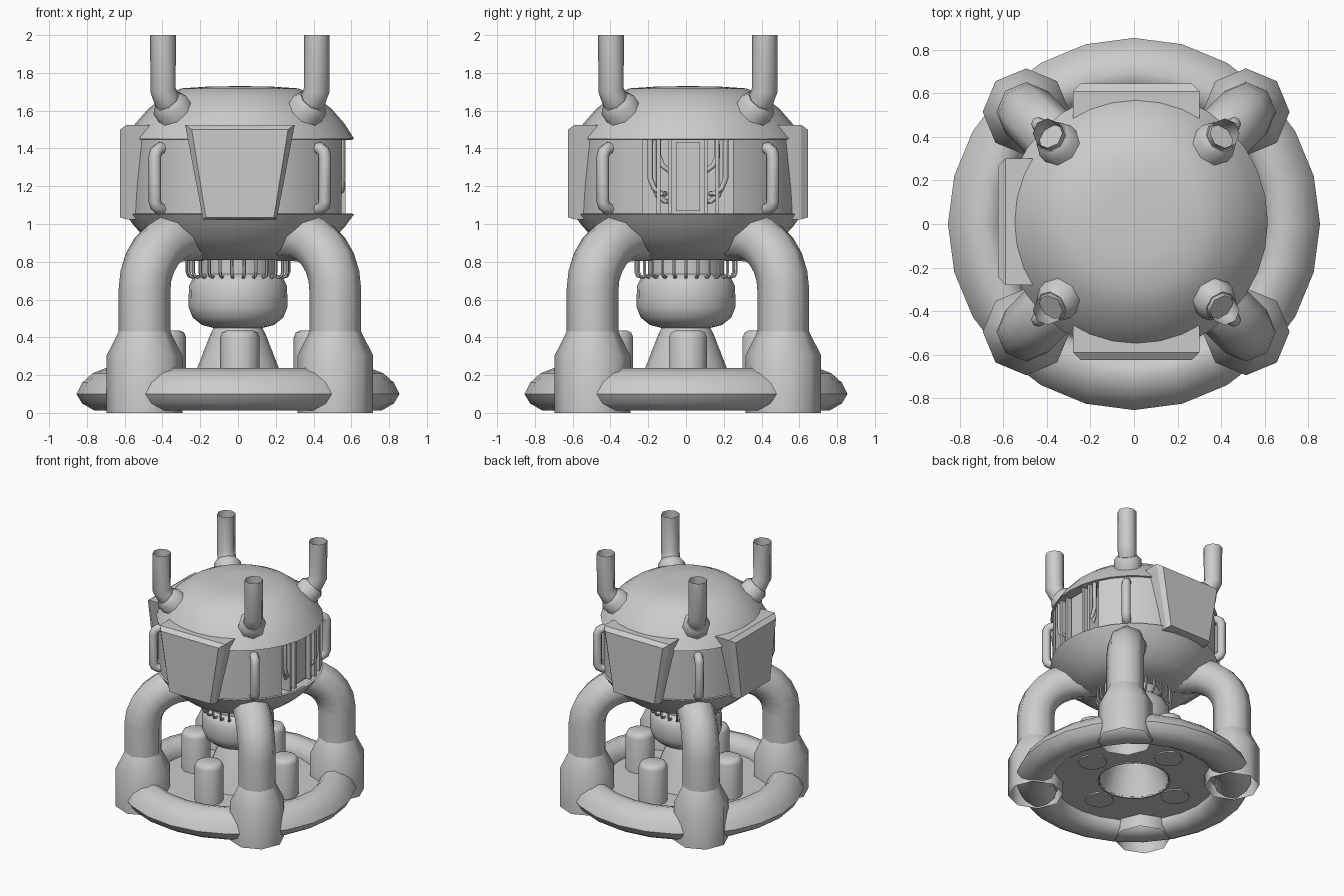
import bpy, bmesh, math
from mathutils import Vector

if "Cube" in bpy.data.objects:
    bpy.data.objects.remove(bpy.data.objects["Cube"])

C = 0.01                      # small shared offset of the body centre
grey = bpy.data.materials.new("light_grey")
grey.diffuse_color = (0.6, 0.6, 0.6, 1)
grey.use_nodes = True
grey.node_tree.nodes["Principled BSDF"].inputs["Base Color"].default_value = grey.diffuse_color


def finish(ob, angle=40):
    ob.data.materials.clear()
    ob.data.materials.append(grey)
    bpy.ops.object.select_all(action='DESELECT')
    ob.select_set(True)
    bpy.context.view_layer.objects.active = ob
    bpy.ops.object.shade_smooth_by_angle(angle=math.radians(angle))
    return ob


def to_object(name, bm, angle=40):
    bmesh.ops.remove_doubles(bm, verts=bm.verts, dist=1e-5)
    bmesh.ops.recalc_face_normals(bm, faces=bm.faces)
    me = bpy.data.meshes.new(name)
    bm.to_mesh(me)
    bm.free()
    ob = bpy.data.objects.new(name, me)
    bpy.context.collection.objects.link(ob)
    return finish(ob, angle)


def lathe(name, profile, seg, x=0, y=0, angle=40, closed=False, axis=None, z=0):
    """Revolve (radius, height) points; optional tilted axis."""
    bm = bmesh.new()
    rot = Vector(axis).to_track_quat('Z', 'Y') if axis else None
    rings = []
    for r, h in profile:
        ring = []
        for i in range(seg):
            a = 2 * math.pi * i / seg
            p = Vector((r * math.cos(a), r * math.sin(a), h))
            if rot:
                p = rot @ p
            ring.append(bm.verts.new(p + Vector((x, y, z))))
        rings.append(ring)
    if closed:
        rings.append(rings[0])
    for a, b in zip(rings, rings[1:]):
        for i in range(seg):
            j = (i + 1) % seg
            bm.faces.new((a[i], a[j], b[j], b[i]))
    return to_object(name, bm, angle)


def tubes(name, paths, radius, res=2, caps=False, angle=50):
    cu = bpy.data.curves.new(name, 'CURVE')
    cu.dimensions = '3D'
    cu.bevel_depth = radius
    cu.bevel_resolution = res
    cu.use_fill_caps = caps
    for path in paths:
        sp = cu.splines.new('POLY')
        sp.points.add(len(path) - 1)
        for pt, co in zip(sp.points, path):
            pt.co = (*co, 1)
    ob = bpy.data.objects.new(name, cu)
    bpy.context.collection.objects.link(ob)
    bpy.ops.object.select_all(action='DESELECT')
    ob.select_set(True)
    bpy.context.view_layer.objects.active = ob
    bpy.ops.object.convert(target='MESH')
    return finish(bpy.context.object, angle)


def box(name, x0, x1, y0, y1, z0, z1):
    bm = bmesh.new()
    bmesh.ops.create_cube(bm, size=1)
    for v in bm.verts:
        v.co = ((x0 + x1) / 2 + v.co.x * (x1 - x0), (y0 + y1) / 2 + v.co.y * (y1 - y0),
                (z0 + z1) / 2 + v.co.z * (z1 - z0))
    return to_object(name, bm)


# Main body: bowl, straight band and dome, with an equipment bay cut into +x
body = lathe("body", [(0, 0.81), (0.31, 0.81), (0.42, 0.86), (0.50, 0.925), (0.56, 0.99),
                      (0.605, 1.053), (0.59, 1.055), (0.59, 1.447), (0.605, 1.45), (0.555, 1.53),
                      (0.485, 1.61), (0.40, 1.675), (0.31, 1.718), (0.16, 1.728), (0, 1.73)],
             32, C, C)
cutter = box("bay_cutter", 0.40, 0.9, -0.23, 0.25, 1.056, 1.446)
cutter.hide_render = True
mod = body.modifiers.new("bay", 'BOOLEAN')
mod.operation = 'DIFFERENCE'
mod.object = cutter
mod.solver = 'EXACT'
bpy.context.view_layer.objects.active = body
bpy.ops.object.modifier_apply(modifier=mod.name)
bpy.data.objects.remove(cutter)
finish(body)

# Equipment bay: dividers, centre cabinet and small pipes
for y in (-0.145, -0.085, 0.105, 0.165):
    box("bay_divider", 0.39, 0.57, y - 0.01, y + 0.01, 1.05, 1.45)
box("bay_cabinet", 0.39, 0.53, -0.08, 0.10, 1.05, 1.45)
box("cabinet_door", 0.52, 0.55, -0.052, 0.072, 1.07, 1.435)
pipes = []
for s in (-1, 1):
    for k, (o, z) in enumerate(((0.20, 1.24), (0.18, 1.20), (0.155, 1.36))):
        x = 0.55 - 0.02 * k
        pipes.append([(x, C + s * o, 1.45), (x, C + s * o, z), (x, C + s * (o - 0.02), z - 0.05),
                      (x, C + s * (o - 0.06), z - 0.08), (x - 0.1, C + s * (o - 0.08), z - 0.08)])
tubes("bay_pipes", pipes, 0.014)

# Window plates: bevelled trapezoids on the front, left and back
for name, turn in (("front_panel", 0), ("left_panel", -90), ("back_panel", 180)):
    bm = bmesh.new()
    loops = []
    for d, wt, wb, zt, zb in ((0.46, 0.29, 0.195, 1.525, 1.025), (0.60, 0.29, 0.195, 1.525, 1.025),
                              (0.635, 0.255, 0.18, 1.50, 1.035)):
        loops.append([bm.verts.new((x, -d, z)) for x, z in
                      ((-wb, zb), (wb, zb), (wt, zt), (-wt, zt))])
    for a, b in zip(loops, loops[1:]):
        for i in range(4):
            bm.faces.new((a[i], a[(i + 1) % 4], b[(i + 1) % 4], b[i]))
    bm.faces.new(loops[0])
    bm.faces.new(loops[-1])
    panel = to_object(name, bm, 20)
    panel.rotation_euler.z = math.radians(turn)
    panel.location = (C, C, 0)

# Parts repeated at the four corners
for sx in (-1, 1):
    for sy in (-1, 1):
        def at(r, z):         # point on the diagonal, r measured along x and y
            return (C + sx * r, C + sy * r, z)

        px, py, _ = at(0.505, 0)
        lathe("foot", [(0.2, 0), (0.2, 0.305), (0.137, 0.43)], 8, px, py, 46)
        arc = [at(0.505 - 0.215 * (1 - math.cos(t)), 0.65 + 0.29 * math.sin(t))
               for t in [math.radians(a) for a in range(0, 91, 15)]]
        tubes("leg", [[at(0.505, 0.40)] + arc + [at(0.2, 0.94)]], 0.137)
        tubes("grab_handle", [[at(0.38, 1.40), at(0.425, 1.40), at(0.443, 1.385), at(0.45, 1.36),
                               at(0.45, 1.12), at(0.443, 1.095), at(0.425, 1.08), at(0.38, 1.08)]],
              0.033)
        # Exhaust stack with tilted collar on the dome
        tubes("exhaust_stack", [[at(0.34, 1.58), at(0.385, 1.65), at(0.407, 1.71), at(0.407, 2.0)]],
              0.068)
        cx, cy, cz = at(0.345, 1.59)
        lathe("stack_collar", [(0.1, -0.06), (0.1, 0.055), (0.075, 0.085), (0.0, 0.085)], 8,
              cx, cy, 46, axis=(sx, sy, 1.5), z=cz)

# Base ring and deck
lathe("base_ring", [(0.855, 0.1), (0.825, 0.16), (0.77, 0.21), (0.70, 0.237), (0.64, 0.22),
                    (0.60, 0.17), (0.59, 0.11), (0.61, 0.05), (0.67, 0.015), (0.76, 0.012),
                    (0.825, 0.05)], 24, closed=True, angle=50)
lathe("base_deck", [(0.62, 0.10), (0.25, 0.10), (0.25, 0.13), (0.62, 0.13)], 24, closed=True)

# Four canisters standing on the deck
for i in range(4):
    a = i * math.pi / 2
    lathe("canister", [(0, 0.09), (0.105, 0.09), (0.105, 0.40), (0.095, 0.425), (0.075, 0.435),
                       (0, 0.435)], 10, C + 0.39 * math.cos(a), C + 0.39 * math.sin(a), 46)

# Engine chamber, neck and open nozzle
lathe("engine_chamber", [(0.2, 0.83), (0.2, 0.735), (0.235, 0.72), (0.26, 0.67), (0.262, 0.56),
                         (0.24, 0.505), (0.19, 0.465), (0.13, 0.45), (0, 0.45)], 20, 0, 0, 50)
lathe("nozzle", [(0.12, 0.47), (0.145, 0.42), (0.18, 0.33), (0.215, 0.24), (0.265, 0.09),
                 (0.255, 0.09), (0.205, 0.24), (0.17, 0.33), (0.11, 0.46), (0, 0.46)], 20, 0, 0, 50)

# Fuel lines hooked around the chamber
lines = []
for i in range(26):
    a = 2 * math.pi * i / 26
    lines.append([(r * math.cos(a), r * math.sin(a), z) for r, z in
                  ((0.268, 0.83), (0.268, 0.745), (0.26, 0.725), (0.235, 0.718), (0.2, 0.718))])
tubes("fuel_lines", lines, 0.009, res=1)
